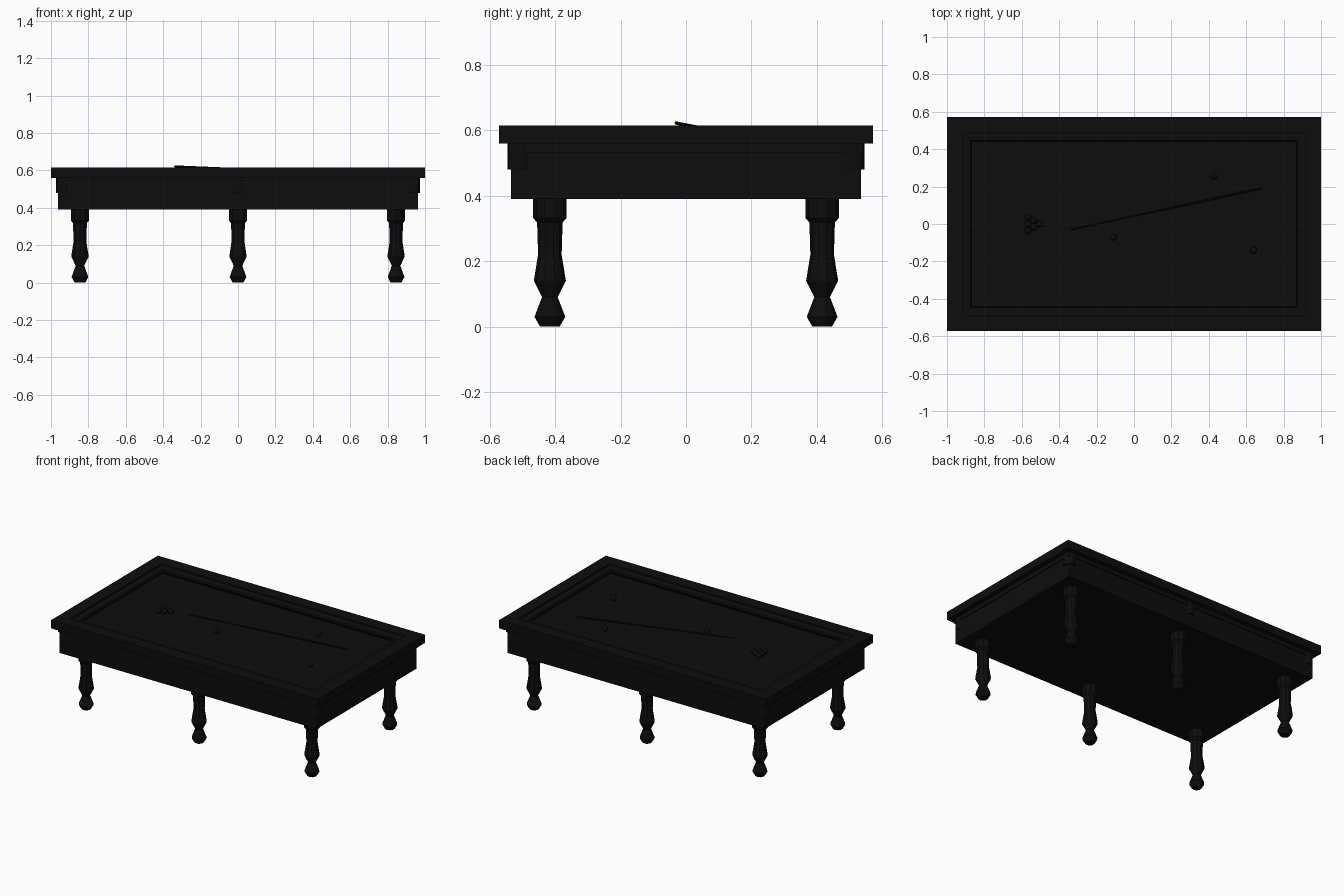
import bpy, bmesh
from mathutils import Vector

if "Cube" in bpy.data.objects:
    bpy.data.objects.remove(bpy.data.objects["Cube"])

black = bpy.data.materials.new("black")
black.diffuse_color = (0.004, 0.004, 0.004, 1)
black.use_nodes = True
black.node_tree.nodes["Principled BSDF"].inputs["Base Color"].default_value = black.diffuse_color


def finish(bm, name, smooth=False):
    bmesh.ops.recalc_face_normals(bm, faces=bm.faces)
    for f in bm.faces:
        f.smooth = smooth
    me = bpy.data.meshes.new(name)
    bm.to_mesh(me)
    bm.free()
    me.materials.append(black)
    ob = bpy.data.objects.new(name, me)
    bpy.context.collection.objects.link(ob)
    return ob


def box(name, hx, hy, z0, z1):
    bm = bmesh.new()
    bmesh.ops.create_cube(bm, size=1)
    for v in bm.verts:
        v.co = (v.co.x * 2 * hx, v.co.y * 2 * hy, z0 + (v.co.z + 0.5) * (z1 - z0))
    return finish(bm, name)


def frame(name, profile):
    """Rectangular frame from a closed profile of (inset from the edge, z)."""
    bm = bmesh.new()
    rings = []
    for d, z in profile:
        x, y = 1 - d, 0.572 - d
        rings.append([bm.verts.new(c) for c in
                      ((-x, -y, z), (x, -y, z), (x, y, z), (-x, y, z))])
    for i, a in enumerate(rings):
        b = rings[(i + 1) % len(rings)]
        for k in range(4):
            bm.faces.new((a[k], a[(k + 1) % 4], b[(k + 1) % 4], b[k]))
    return finish(bm, name)


def lathe(name, x, y, profile, sides):
    """Turned part from (radius, z) points."""
    bm = bmesh.new()
    rings = []
    for r, z in profile:
        ring = bmesh.ops.create_circle(bm, segments=sides, radius=r)["verts"]
        for v in ring:
            v.co += Vector((x, y, z))
        rings.append(ring)
    for a, b in zip(rings, rings[1:]):
        for k in range(sides):
            n = (k + 1) % sides
            bm.faces.new((a[k], a[n], b[n], b[k]))
    bm.faces.new(rings[0])
    bm.faces.new(rings[-1])
    return finish(bm, name)


# Cabinet, bed, rail and cushions
box("cabinet", 0.963, 0.535, 0.39, 0.565)
box("playing_bed", 0.92, 0.492, 0.55, 0.572)
frame("top_rail", [(0, 0.56), (0, 0.615), (0.085, 0.615), (0.085, 0.56)])
frame("cushion", [(0.085, 0.57), (0.085, 0.606), (0.125, 0.601), (0.13, 0.592), (0.118, 0.57)])
frame("under_rail_trim", [(0.031, 0.532), (0.031, 0.561), (0.05, 0.561), (0.05, 0.532)])

# Pocket cups under the rail, and turned legs
leg = [(0.03, 0), (0.047, 0.03), (0.024, 0.09), (0.049, 0.14), (0.036, 0.22),
       (0.039, 0.318), (0.051, 0.332), (0.051, 0.395)]
for sx in (-1, 0, 1):
    for sy in (-1, 1):
        lathe("pocket_cup", sx * 0.937, sy * 0.509, [(0.037, 0.48), (0.037, 0.562)], 16)
        lathe("leg", sx * 0.845, sy * 0.416, leg, 10)

# Balls: three loose ones and a small triangle
spots = [(-0.11, -0.07), (0.425, 0.255), (0.64, -0.14)]
for row in range(3):
    for k in range(row + 1):
        spots.append((-0.503 - row * 0.032, (k - row / 2) * 0.037))
for x, y in spots:
    bm = bmesh.new()
    bmesh.ops.create_uvsphere(bm, u_segments=16, v_segments=10, radius=0.018)
    bmesh.ops.translate(bm, verts=bm.verts, vec=(x, y, 0.59))
    finish(bm, "ball", True)

# Cue, with its butt raised above the rail
a, b = Vector((-0.34, -0.03, 0.622)), Vector((0.68, 0.19, 0.579))
bm = bmesh.new()
bmesh.ops.create_cone(bm, cap_ends=True, segments=10, radius1=0.005, radius2=0.006,
                      depth=(b - a).length)
rot = (b - a).to_track_quat("Z", "Y")
for v in bm.verts:
    v.co = rot @ v.co + (a + b) / 2
finish(bm, "cue")
